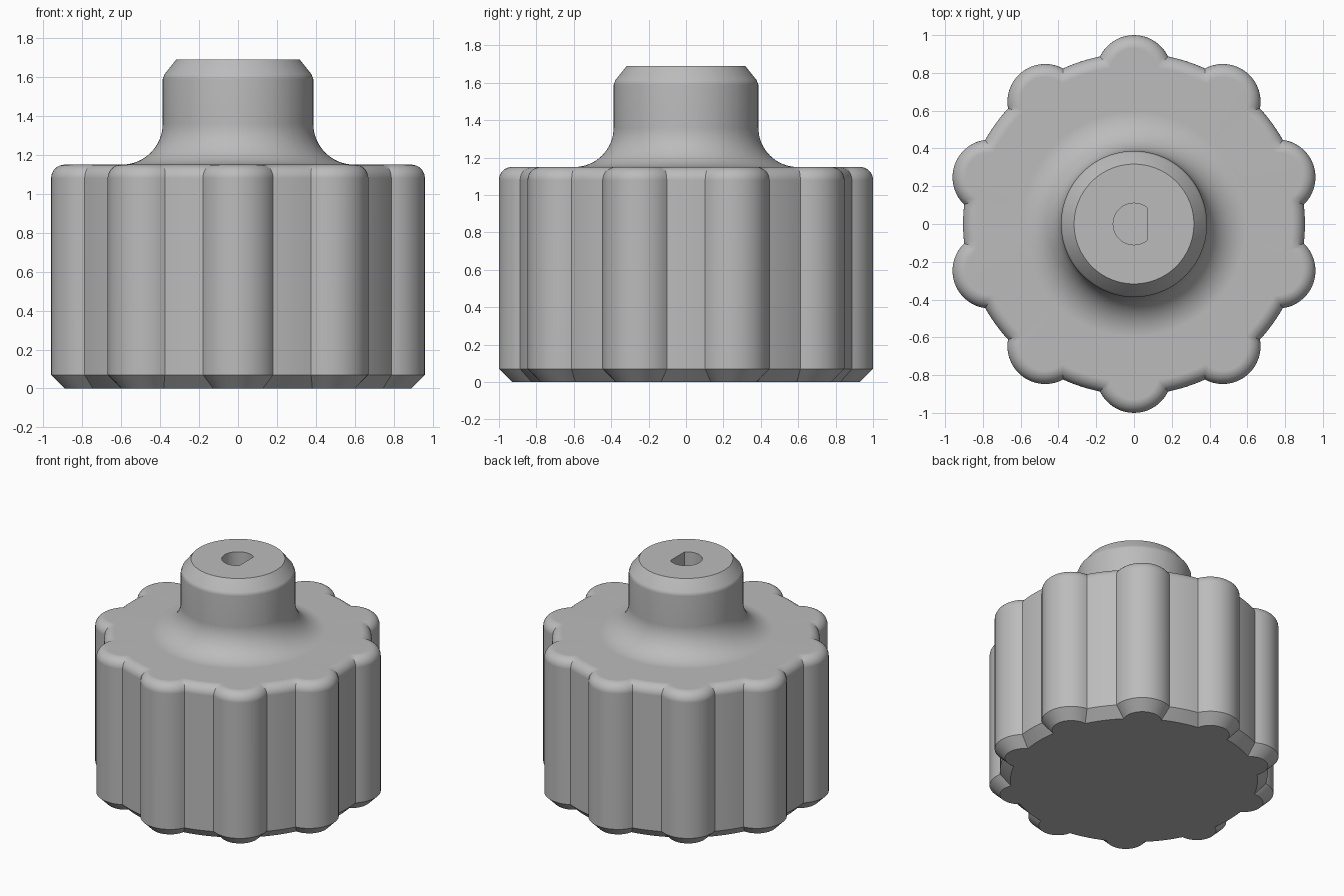
import bpy, bmesh
from math import pi, sin, cos, acos, atan2, sqrt

cube = bpy.data.objects.get("Cube")
if cube:
    bpy.data.objects.remove(cube)

LOBES, LOBE_SEGS, GAP_SEGS = 10, 18, 6
BODY_R, LOBE_DIST, LOBE_R = 0.905, 0.8, 0.2
BODY_TOP, TOP, EDGE = 1.15, 1.69, 0.07
NECK_R, FLARE = 0.387, 0.21
HOLE_R, HOLE_FLAT, HOLE_FLOOR = 0.11, 0.07, 0.9


def lobed_outline(inset):
    """Round body with lobes, shrunk by inset."""
    R, r = BODY_R - inset, LOBE_R - inset
    y = (R * R + LOBE_DIST ** 2 - r * r) / (2 * LOBE_DIST)
    x = sqrt(R * R - y * y)
    lobe_half, body_half = atan2(x, y - LOBE_DIST), atan2(x, y)
    pts = []
    for k in range(LOBES):
        a = pi / 2 + k * 2 * pi / LOBES
        for i in range(LOBE_SEGS):
            t = a + lobe_half * (2 * i / LOBE_SEGS - 1)
            pts.append((LOBE_DIST * cos(a) + r * cos(t), LOBE_DIST * sin(a) + r * sin(t)))
        for i in range(GAP_SEGS):
            t = a + body_half + (2 * pi / LOBES - 2 * body_half) * i / GAP_SEGS
            pts.append((R * cos(t), R * sin(t)))
    return pts


angles = [atan2(y, x) for x, y in lobed_outline(EDGE)]


def circle(radius):
    return [(radius * cos(a), radius * sin(a)) for a in angles]


def d_shape():
    """Circle with one flat side, corners snapped to the nearest points."""
    corner = acos(HOLE_FLAT / HOLE_R)
    snapped = list(angles)
    for c in (corner, -corner):
        i = min(range(len(angles)), key=lambda j: abs(angles[j] - c))
        snapped[i] = c
    out = []
    for a in snapped:
        r = HOLE_R if abs(a) >= corner else HOLE_FLAT / cos(a)
        out.append((r * cos(a), r * sin(a)))
    return out


# Stack of outlines from the base up, over the neck and down into the shaft hole
steps = 8
rings = [(lobed_outline(EDGE), 0), (lobed_outline(0), EDGE)]
for i in range(steps + 1):
    t = pi / 2 * i / steps
    rings.append((lobed_outline(EDGE * (1 - cos(t))), BODY_TOP - EDGE * (1 - sin(t))))
for i in range(steps * 2 + 1):
    t = pi / 2 * i / (steps * 2)
    rings.append((circle(NECK_R + FLARE * (1 - sin(t))), BODY_TOP + FLARE * (1 - cos(t))))
rings += [(circle(NECK_R), TOP - 0.1), (circle(NECK_R - 0.01), TOP - 0.075),
          (circle(NECK_R - EDGE), TOP), (d_shape(), TOP), (d_shape(), HOLE_FLOOR)]

bm = bmesh.new()
loops = [[bm.verts.new((x, y, z)) for x, y in pts] for pts, z in rings]
n = len(angles)
for low, high in zip(loops, loops[1:]):
    for i in range(n):
        j = (i + 1) % n
        bm.faces.new((low[i], low[j], high[j], high[i]))
bm.faces.new(loops[0][::-1])
bm.faces.new(loops[-1])

mesh = bpy.data.meshes.new("knob")
bm.to_mesh(mesh)
bm.free()
knob = bpy.data.objects.new("knob", mesh)
bpy.context.collection.objects.link(knob)

# Plain grey plastic
grey = bpy.data.materials.new("grey plastic")
grey.use_nodes = True
color = (0.5, 0.5, 0.5, 1)
grey.diffuse_color = color
grey.node_tree.nodes["Principled BSDF"].inputs["Base Color"].default_value = color
mesh.materials.append(grey)

# Smooth curves, crisp creases, even flats
bpy.ops.object.select_all(action="DESELECT")
knob.select_set(True)
bpy.context.view_layer.objects.active = knob
bpy.ops.object.shade_smooth_by_angle(angle=pi / 6)
weighted = knob.modifiers.new("even_flats", "WEIGHTED_NORMAL")
weighted.keep_sharp = True
